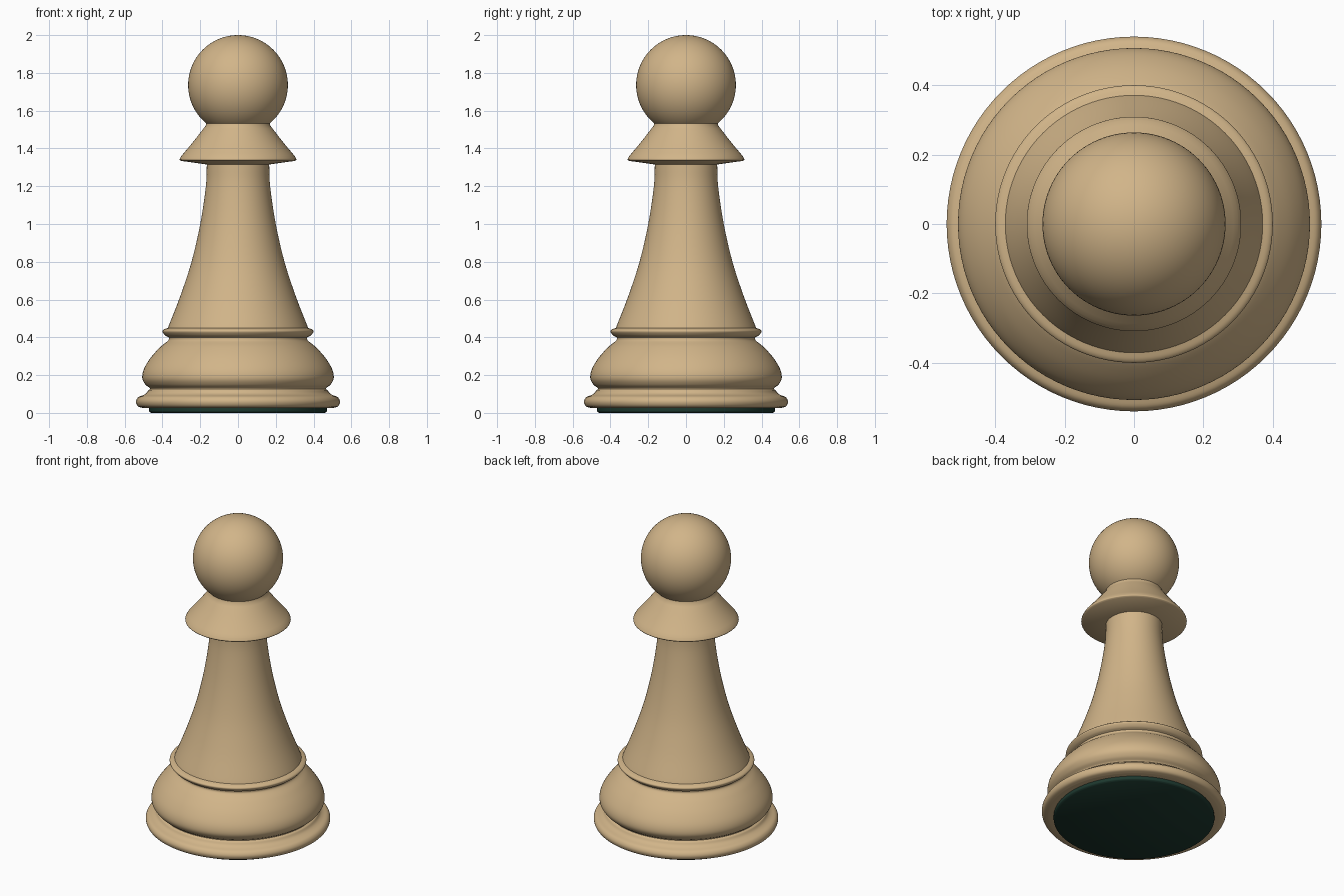
import bpy, bmesh, math
from mathutils import Vector

if "Cube" in bpy.data.objects:
    bpy.data.objects.remove(bpy.data.objects["Cube"])

SEGMENTS = 96


def material(name, color):
    m = bpy.data.materials.new(name)
    m.diffuse_color = color
    m.use_nodes = True
    m.node_tree.nodes["Principled BSDF"].inputs["Base Color"].default_value = m.diffuse_color
    return m


wood = material("light_wood", (0.64, 0.46, 0.25, 1))
felt = material("green_felt", (0.012, 0.04, 0.028, 1))


def spline(points, steps=5):
    """Smooth curve through (radius, height) points."""
    p = [Vector(q) for q in points]
    if len(p) < 3:
        return p
    p = [2 * p[0] - p[1]] + p + [2 * p[-1] - p[-2]]
    out = []
    for a, b, c, d in zip(p, p[1:], p[2:], p[3:]):
        for i in range(steps):
            t = i / steps
            out.append(0.5 * (2 * b + (c - a) * t + (2 * a - 5 * b + 4 * c - d) * t * t
                              + (3 * b - a - 3 * c + d) * t ** 3))
    return out + [p[-2]]


def lathe(name, curves, mat):
    """Spin joined smooth curves round z; joints between curves stay crisp."""
    pts = []
    for curve in curves:
        for q in spline(curve):
            if not pts or (q - pts[-1]).length > 1e-5:
                pts.append(q)
    bm = bmesh.new()
    vs = [bm.verts.new((r, 0, z)) for r, z in pts]
    edges = [bm.edges.new(e) for e in zip(vs, vs[1:])]
    bmesh.ops.spin(bm, geom=vs + edges, cent=(0, 0, 0), axis=(0, 0, 1),
                   angle=2 * math.pi, steps=SEGMENTS)
    bmesh.ops.remove_doubles(bm, verts=bm.verts, dist=1e-5)
    bmesh.ops.recalc_face_normals(bm, faces=bm.faces)
    # profiles run upwards, so outer walls must face away from the axis
    wall = max(bm.faces, key=lambda f: f.calc_center_median().xy.length)
    c = wall.calc_center_median()
    if wall.normal.x * c.x + wall.normal.y * c.y < 0:
        bmesh.ops.reverse_faces(bm, faces=bm.faces)
    mesh = bpy.data.meshes.new(name)
    bm.to_mesh(mesh)
    bm.free()
    ob = bpy.data.objects.new(name, mesh)
    bpy.context.collection.objects.link(ob)
    mesh.materials.append(mat)
    finish(ob)


def finish(ob):
    bpy.ops.object.select_all(action='DESELECT')
    ob.select_set(True)
    bpy.context.view_layer.objects.active = ob
    bpy.ops.object.shade_smooth_by_angle(angle=math.radians(40))


# Felt pad under the foot
lathe("felt_pad", [[(0, 0), (0.46, 0)], [(0.46, 0), (0.47, 0.008), (0.47, 0.026)]], felt)

# Foot rim, swelling base and ring in one turned piece
lathe("base", [
    [(0.46, 0.025), (0.5, 0.025)],
    [(0.5, 0.025), (0.53, 0.035), (0.54, 0.06), (0.528, 0.083), (0.5, 0.095),
     (0.485, 0.105), (0.475, 0.12)],
    [(0.475, 0.12), (0.465, 0.13), (0.49, 0.15), (0.507, 0.185), (0.497, 0.235),
     (0.46, 0.295), (0.41, 0.35), (0.37, 0.383), (0.366, 0.4)],
    [(0.366, 0.4), (0.385, 0.41), (0.4, 0.43), (0.392, 0.442), (0.37, 0.45)]], wood)

# Tapering stem
lathe("stem", [[(0.37, 0.45), (0.365, 0.466), (0.305, 0.62), (0.246, 0.8),
                (0.2, 1.0), (0.17, 1.2), (0.165, 1.32)]], wood)

# Flared collar
lathe("collar", [[(0.165, 1.315), (0.3, 1.334)],
                 [(0.3, 1.334), (0.309, 1.342), (0.3, 1.36)],
                 [(0.3, 1.36), (0.235, 1.438), (0.17, 1.522)],
                 [(0.17, 1.522), (0.168, 1.535)],
                 [(0.168, 1.535), (0.155, 1.535)]], wood)

# Ball head
bpy.ops.mesh.primitive_uv_sphere_add(segments=SEGMENTS, ring_count=48,
                                     radius=0.264, location=(0, 0, 1.736))
head = bpy.context.object
head.name = "head"
head.data.materials.append(wood)
finish(head)
